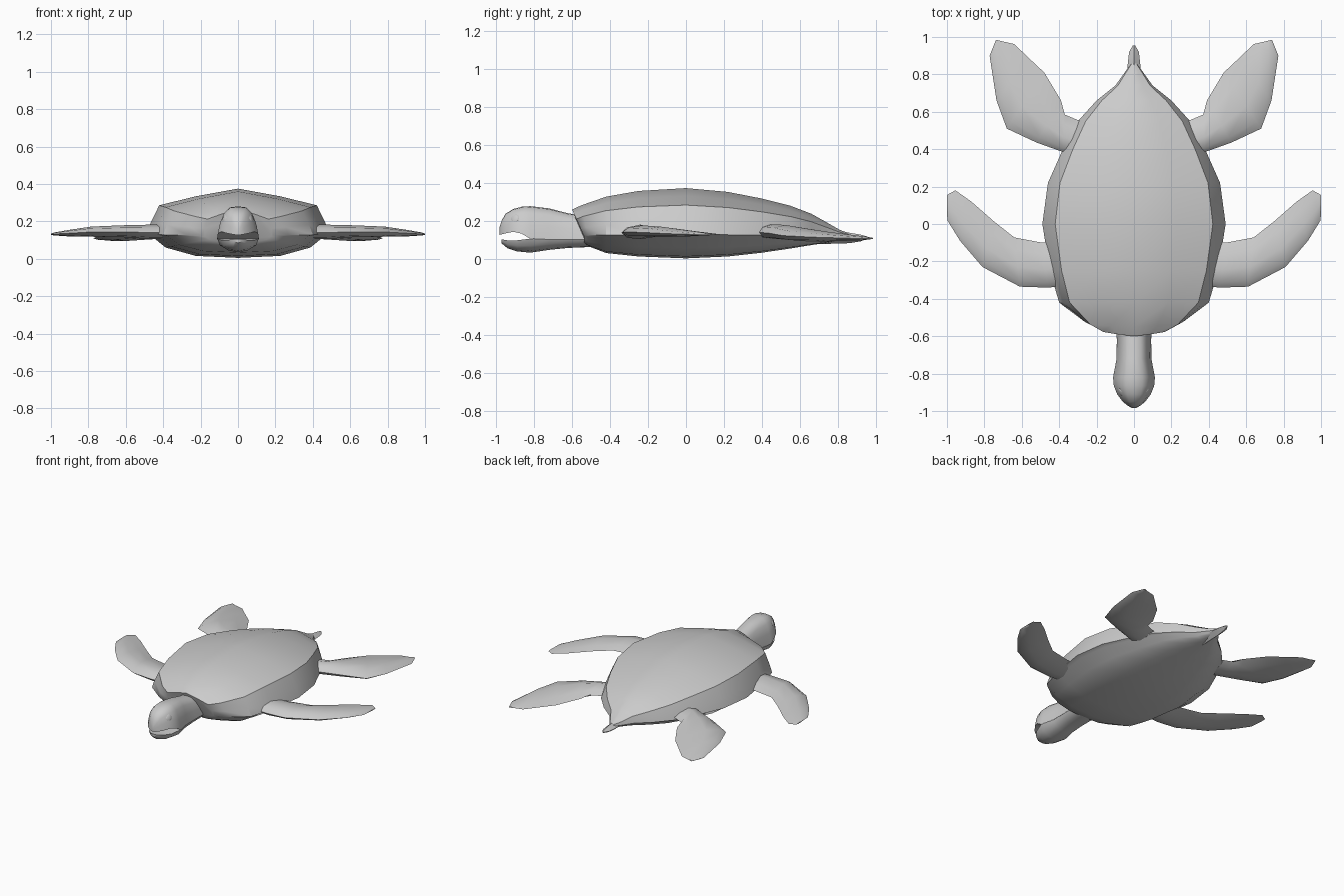
import bpy
import bmesh
import math
from mathutils import Vector

cube = bpy.data.objects.get("Cube")
if cube:
    bpy.data.objects.remove(cube, do_unlink=True)


def make_material(name, colour):
    material = bpy.data.materials.new(name)
    material.use_nodes = True
    material.diffuse_color = colour
    shader = material.node_tree.nodes["Principled BSDF"]
    shader.inputs["Base Color"].default_value = colour
    shader.inputs["Roughness"].default_value = 0.7
    return material


GREY = make_material("plain grey", (0.6, 0.6, 0.6, 1))


def finish(name, bm, angle):
    """Turn a bmesh into a smooth-shaded object that keeps its hard edges."""
    bmesh.ops.remove_doubles(bm, verts=bm.verts, dist=0.0005)
    bmesh.ops.recalc_face_normals(bm, faces=bm.faces)
    mesh = bpy.data.meshes.new(name)
    bm.to_mesh(mesh)
    bm.free()
    mesh.materials.append(GREY)
    mesh.shade_smooth()
    mesh.set_sharp_from_angle(angle=math.radians(angle))
    obj = bpy.data.objects.new(name, mesh)
    bpy.context.collection.objects.link(obj)
    return obj


def loft(name, rings, angle=40):
    """Skin a row of closed rings and cap both ends."""
    bm = bmesh.new()
    loops = [[bm.verts.new(p) for p in ring] for ring in rings]
    count = len(loops[0])
    for a, b in zip(loops, loops[1:]):
        for i in range(count):
            j = (i + 1) % count
            bm.faces.new((a[i], a[j], b[j], b[i]))
    bm.faces.new(loops[0])
    bm.faces.new(loops[-1])
    return finish(name, bm, angle)


def mirror_ring(half):
    """Complete a half section that starts and ends on the centre plane."""
    return half + [(-x, y, z) for x, y, z in reversed(half[1:-1])]


# Shell: stations along the body (y, half width, top, bottom)
RIM = 0.12
shell_stations = [
    (-0.6, 0.19, 0.262, 0.085), (-0.55, 0.27, 0.285, 0.07),
    (-0.42, 0.4, 0.33, 0.033), (-0.25, 0.45, 0.36, 0.015),
    (0, 0.49, 0.375, 0.005), (0.22, 0.46, 0.355, 0.015),
    (0.4, 0.38, 0.32, 0.035), (0.55, 0.3, 0.282, 0.057),
    (0.66, 0.2, 0.24, 0.075), (0.74, 0.1, 0.195, 0.087),
    (0.81, 0.05, 0.155, 0.1), (0.865, 0.008, 0.135, 0.112),
]
# Section: fraction of the width, fraction of the height from the rim
upper_section = [(0, 1), (0.46, 0.84), (0.86, 0.65), (0.95, 0.3), (1, 0.04)]
lower_section = [(0.94, 0), (0.79, 0.52), (0.46, 0.91), (0, 1)]

rings = []
for index, (y, width, top, bottom) in enumerate(shell_stations):
    lean = (0.45, 0.2)[index] if index < 2 else 0
    half = []
    for u, v in upper_section:
        z = RIM + v * (top - RIM)
        half.append((u * width, y + lean * (top - z), z))
    for u, v in lower_section:
        z = RIM - v * (RIM - bottom)
        half.append((u * width, y + lean * (top - RIM), z))
    rings.append(mirror_ring(half))
loft("shell", rings, 35)

# Tail: short taper below the point of the shell
tail_stations = [(0.7, 0.045, 0.15, 0.08), (0.86, 0.033, 0.14, 0.085),
                 (0.92, 0.026, 0.13, 0.095), (0.955, 0.006, 0.12, 0.108)]
rings = []
for y, width, top, bottom in tail_stations:
    middle = (top + bottom) / 2
    rings.append(mirror_ring([(0, y, top), (width, y, middle), (0, y, bottom)]))
loft("tail", rings, 60)

# Head and neck: stations (y, half width, top, mouth line)
head_stations = [
    (-0.5, 0.095, 0.225, 0.105), (-0.62, 0.092, 0.242, 0.105),
    (-0.72, 0.093, 0.268, 0.105), (-0.82, 0.112, 0.28, 0.108),
    (-0.865, 0.108, 0.277, 0.135), (-0.91, 0.09, 0.265, 0.145),
    (-0.95, 0.06, 0.24, 0.137), (-0.97, 0.036, 0.205, 0.132),
    (-0.983, 0.012, 0.165, 0.128),
]
head_section = [(0, 1), (0.4, 0.97), (0.68, 0.78), (0.88, 0.42), (1, 0), (0, 0)]
rings = []
for y, width, top, mouth in head_stations:
    rings.append(mirror_ring([(u * width, y, mouth + v * (top - mouth))
                              for u, v in head_section]))
loft("head", rings, 45)

# Lower jaw and throat: stations (y, half width, mouth line, bottom)
jaw_stations = [
    (-0.5, 0.095, 0.106, 0.065), (-0.62, 0.092, 0.106, 0.06),
    (-0.72, 0.093, 0.106, 0.05), (-0.82, 0.112, 0.109, 0.035),
    (-0.89, 0.09, 0.1, 0.042), (-0.94, 0.058, 0.1, 0.058),
    (-0.972, 0.02, 0.105, 0.085),
]
jaw_section = [(0, 0), (1, 0), (0.86, 0.5), (0.45, 0.88), (0, 1)]
rings = []
for y, width, mouth, bottom in jaw_stations:
    rings.append(mirror_ring([(u * width, y, mouth - v * (mouth - bottom))
                              for u, v in jaw_section]))
loft("lower_jaw", rings, 45)

# Flippers: stations (leading x, y, trailing x, y, middle height, thickness)
front_stations = [
    (0.36, -0.33, 0.38, -0.1, 0.14, 0.085),
    (0.46, -0.34, 0.49, -0.1, 0.14, 0.085),
    (0.61, -0.335, 0.64, -0.072, 0.144, 0.07),
    (0.81, -0.23, 0.75, 0.015, 0.142, 0.06),
    (0.93, -0.09, 0.87, 0.12, 0.135, 0.038),
    (0.998, 0.02, 0.955, 0.18, 0.132, 0.018),
    (1, 0.1, 1, 0.155, 0.13, 0.006),
]
hind_stations = [
    (0.27, 0.35, 0.24, 0.53, 0.145, 0.08),
    (0.38, 0.385, 0.37, 0.585, 0.142, 0.085),
    (0.52, 0.435, 0.39, 0.66, 0.138, 0.085),
    (0.68, 0.51, 0.48, 0.81, 0.125, 0.075),
    (0.735, 0.66, 0.56, 0.885, 0.117, 0.055),
    (0.772, 0.9, 0.64, 0.962, 0.11, 0.025),
    (0.738, 0.985, 0.71, 0.978, 0.11, 0.008),
]
# Section: fraction from leading to trailing edge, fraction of the thickness
flipper_section = [(0, 0), (0.12, 0.32), (0.4, 0.5), (0.75, 0.28),
                   (1, 0), (0.75, -0.25), (0.4, -0.4), (0.12, -0.3)]


def flipper(name, stations, side):
    rings = []
    for lx, ly, tx, ty, z, thick in stations:
        rings.append([(side * (lx + u * (tx - lx)), ly + u * (ty - ly),
                       z + v * thick) for u, v in flipper_section])
    loft(name, rings, 50)


# Eye: shallow oval lying on the cheek
def eye(name, side):
    bm = bmesh.new()
    bmesh.ops.create_uvsphere(bm, u_segments=12, v_segments=8, radius=0.024)
    bmesh.ops.scale(bm, vec=(0.3, 1, 1), verts=bm.verts)
    normal = Vector((side, -0.5, 0.4))
    turn = Vector((1, 0, 0)).rotation_difference(normal).to_matrix()
    bmesh.ops.rotate(bm, matrix=turn, verts=bm.verts)
    bmesh.ops.translate(bm, vec=(side * 0.07, -0.9, 0.215), verts=bm.verts)
    finish(name, bm, 60)


for label, side in (("left", 1), ("right", -1)):
    flipper(label + "_front_flipper", front_stations, side)
    flipper(label + "_hind_flipper", hind_stations, side)
    eye(label + "_eye", side)
